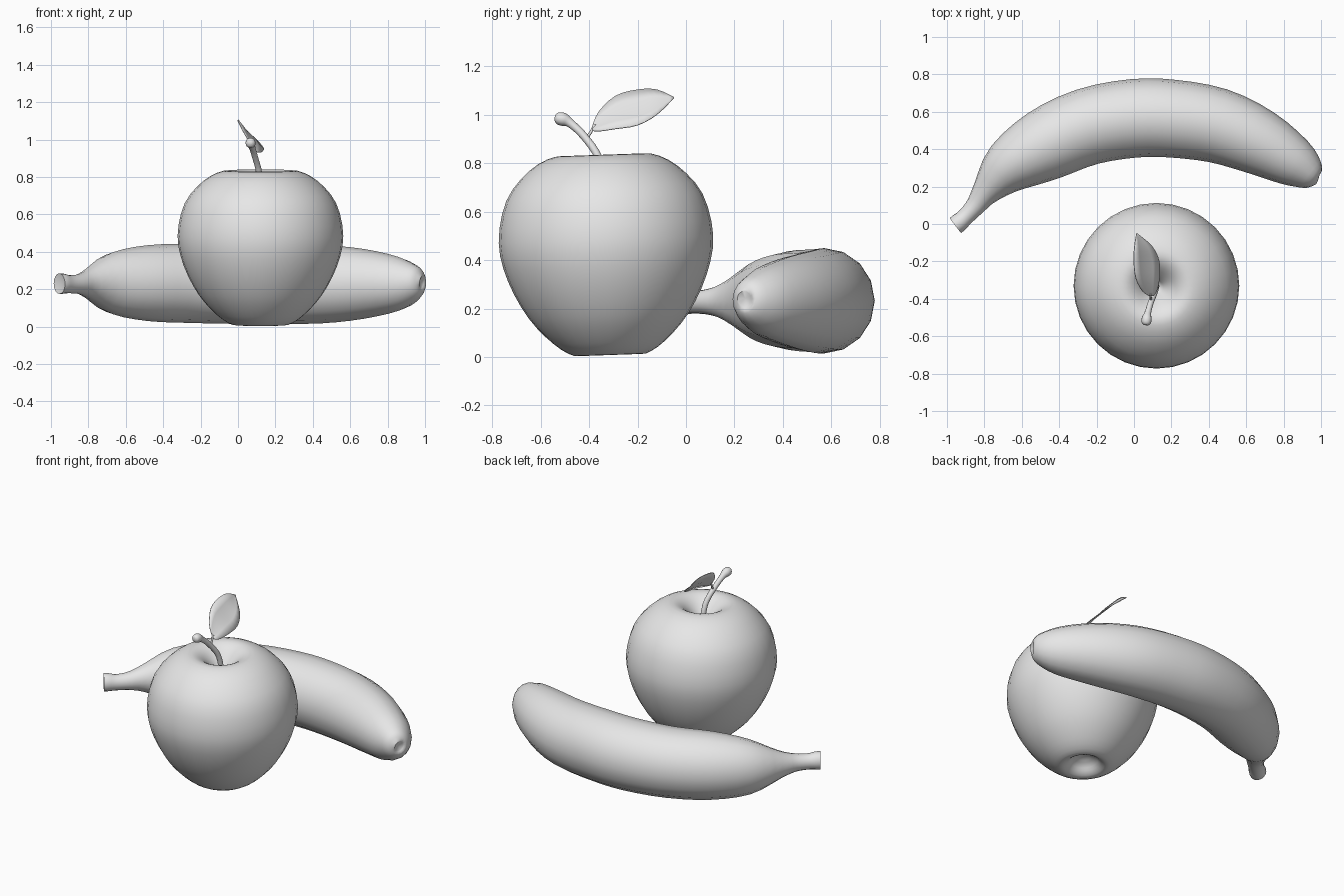
import bpy, bmesh, math
from mathutils import Vector, Matrix

cube = bpy.data.objects.get("Cube")
if cube:
    bpy.data.objects.remove(cube)

grey = bpy.data.materials.new("matte_grey")
grey.use_nodes = True
grey.diffuse_color = (0.8, 0.8, 0.8, 1)
grey.node_tree.nodes["Principled BSDF"].inputs["Base Color"].default_value = (0.8, 0.8, 0.8, 1)


def smooth_path(points, steps):
    """Catmull-Rom interpolation through tuples of any length."""
    pts = [Vector(p) for p in points]
    pts = [pts[0]] + pts + [pts[-1]]
    out = []
    for a, b, c, d in zip(pts, pts[1:], pts[2:], pts[3:]):
        for i in range(steps):
            t = i / steps
            out.append(0.5 * (2 * b + (c - a) * t + (2 * a - 5 * b + 4 * c - d) * t**2
                              + (3 * b - a - 3 * c + d) * t**3))
    return out + [pts[-1]]


def finish(name, bm, angle=50):
    bmesh.ops.recalc_face_normals(bm, faces=bm.faces)
    mesh = bpy.data.meshes.new(name)
    bm.to_mesh(mesh)
    bm.free()
    mesh.materials.append(grey)
    obj = bpy.data.objects.new(name, mesh)
    bpy.context.collection.objects.link(obj)
    bpy.ops.object.select_all(action='DESELECT')
    obj.select_set(True)
    bpy.context.view_layer.objects.active = obj
    bpy.ops.object.shade_smooth_by_angle(angle=math.radians(angle))
    return obj


def bridge(bm, rings):
    n = len(rings[0])
    for a, b in zip(rings, rings[1:]):
        for i in range(n):
            j = (i + 1) % n
            bm.faces.new((a[i], a[j], b[j], b[i]))


def cap(bm, ring, centre):
    tip = bm.verts.new(centre)
    for i in range(len(ring)):
        bm.faces.new((ring[i], ring[(i + 1) % len(ring)], tip))


def sweep(name, stations, up, sides, steps=4, dent=0.0):
    """Tube through stations of (x, y, z, side radius, up radius)."""
    path = smooth_path(stations, steps)
    centres = [Vector(p[:3]) for p in path]
    bm = bmesh.new()
    rings, last = [], len(path) - 1
    for k, p in enumerate(path):
        tangent = (centres[min(k + 1, last)] - centres[max(k - 1, 0)]).normalized()
        side = tangent.cross(Vector(up)).normalized()
        top = side.cross(tangent)
        ring = []
        for i in range(sides):
            a = math.tau * i / sides
            ring.append(bm.verts.new(centres[k] + side * math.cos(a) * p[3]
                                     + top * math.sin(a) * p[4]))
        rings.append(ring)
    bridge(bm, rings)
    for k, step in ((0, 1), (last, -1)):
        inward = (centres[k + step] - centres[k]).normalized()
        cap(bm, rings[k], centres[k] + inward * dent)
    return finish(name, bm)


# Apple body: lathed profile with a dimple at each end, slightly tilted
profile = [(0.03, 0.07), (0.07, 0.05), (0.105, 0.015), (0.15, 0.005), (0.23, 0.055),
           (0.33, 0.165), (0.41, 0.32), (0.443, 0.48), (0.405, 0.655), (0.305, 0.775),
           (0.2, 0.828), (0.13, 0.815), (0.07, 0.76), (0.025, 0.7)]
bm = bmesh.new()
rings = []
for r, z in smooth_path(profile, 3):
    rings.append([bm.verts.new((r * math.cos(math.tau * i / 32),
                                r * math.sin(math.tau * i / 32), z)) for i in range(32)])
bridge(bm, rings)
cap(bm, rings[0], (0, 0, 0.075))
cap(bm, rings[-1], (0, 0, 0.69))
tilt = Matrix.Translation((0.12, -0.328, 0.42)) @ Matrix.Rotation(math.radians(2), 4, 'X')
bm.transform(tilt @ Matrix.Translation((0, 0, -0.415)))
finish("apple_body", bm, 80)

# Apple stem with a knob at its free end, and the short leaf stalk
sweep("apple_stem", [(0.12, -0.33, 0.68, 0.016, 0.016), (0.113, -0.36, 0.82, 0.016, 0.016),
                     (0.09, -0.42, 0.91, 0.016, 0.016), (0.074, -0.475, 0.963, 0.018, 0.018),
                     (0.068, -0.505, 0.98, 0.027, 0.027), (0.066, -0.53, 0.985, 0.024, 0.024),
                     (0.065, -0.541, 0.986, 0.012, 0.012)], (1, 0, 0), 12)
sweep("leaf_stalk", [(0.092, -0.415, 0.898, 0.008, 0.008), (0.09, -0.395, 0.925, 0.006, 0.006),
                     (0.085, -0.375, 0.96, 0.006, 0.006)], (1, 0, 0), 8)

# Leaf: thin blade, width tapering along an arched spine
spine = [(0.092, -0.385, 0.945, 0.15), (0.083, -0.36, 0.972, 0.55), (0.073, -0.29, 1.01, 0.93),
         (0.067, -0.2, 1.03, 1.0), (0.05, -0.12, 1.052, 0.7), (0.015, -0.05, 1.07, 0.02)]
half = Vector((0.068, 0, -0.073))
bulge = Vector((0.73, 0, 0.68))
bm = bmesh.new()
rows = []
for p in smooth_path(spine, 3):
    rows.append([bm.verts.new(Vector(p[:3]) + half * p[3] * s - bulge * 0.008 * (1 - abs(s)) * p[3])
                 for s in (-1, -0.5, 0, 0.5, 1)])
for a, b in zip(rows, rows[1:]):
    for i in range(4):
        bm.faces.new((a[i], a[i + 1], b[i + 1], b[i]))
leaf = finish("apple_leaf", bm)
thick = leaf.modifiers.new("thickness", 'SOLIDIFY')
thick.thickness = 0.004
thick.offset = 0

# Banana: bent tube from the stalk end to the blunt tip
sweep("banana", [(-0.955, -0.008, 0.23, 0.05, 0.055), (-0.935, 0.008, 0.23, 0.05, 0.054),
                 (-0.9, 0.04, 0.227, 0.046, 0.048), (-0.845, 0.1, 0.228, 0.054, 0.055),
                 (-0.79, 0.175, 0.23, 0.078, 0.085), (-0.67, 0.305, 0.232, 0.146, 0.165),
                 (-0.48, 0.42, 0.233, 0.193, 0.203), (-0.25, 0.52, 0.232, 0.206, 0.212),
                 (0, 0.565, 0.232, 0.21, 0.217), (0.21, 0.563, 0.232, 0.208, 0.217),
                 (0.45, 0.525, 0.228, 0.2, 0.21), (0.67, 0.437, 0.229, 0.177, 0.187),
                 (0.855, 0.33, 0.23, 0.135, 0.145), (0.945, 0.265, 0.238, 0.088, 0.095),
                 (0.975, 0.244, 0.24, 0.054, 0.06), (0.98, 0.241, 0.24, 0.03, 0.032)],
      (0, 0, 1), 16, 3, 0.012)
